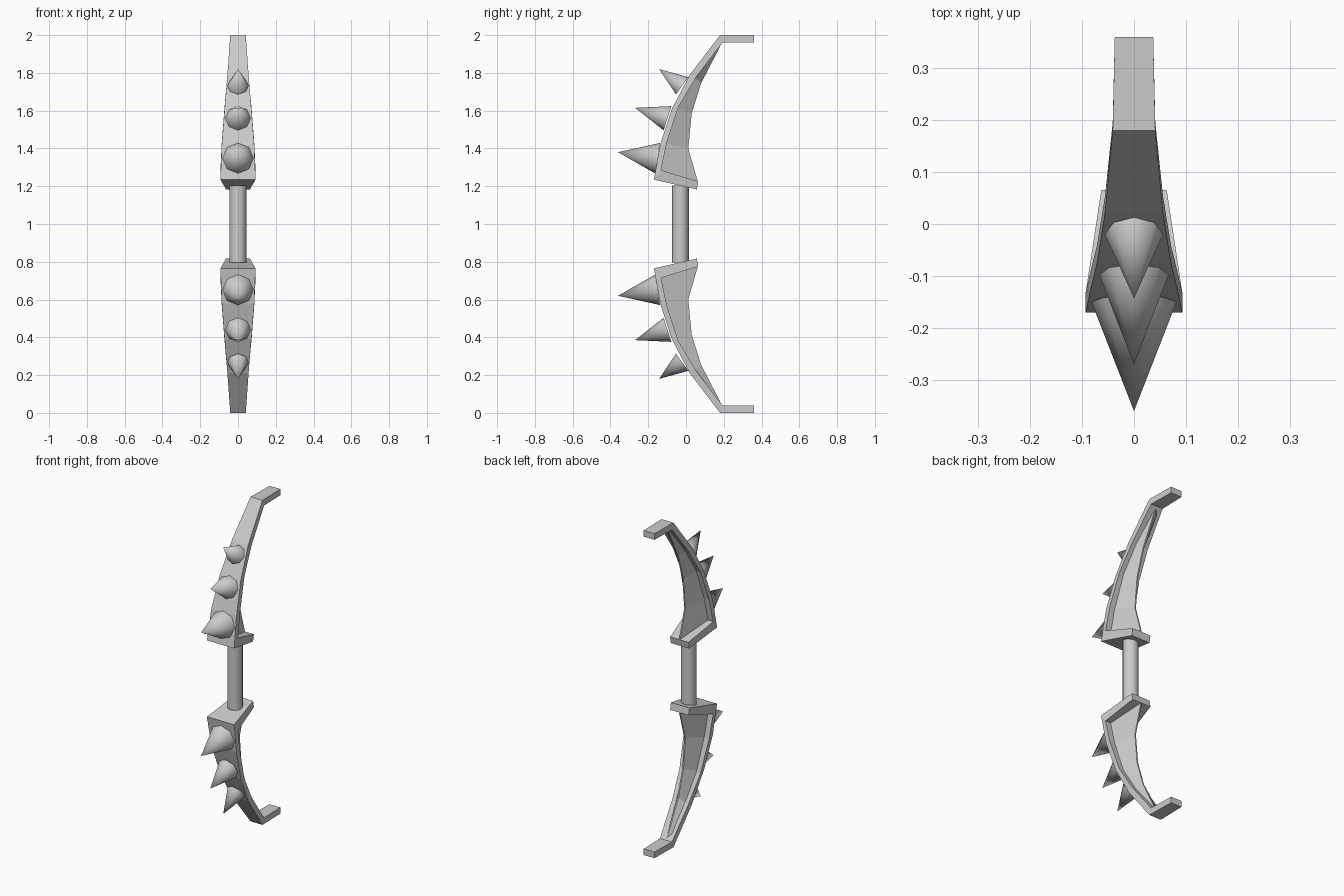
import bpy, bmesh
from mathutils import Vector

if "Cube" in bpy.data.objects:
    bpy.data.objects.remove(bpy.data.objects["Cube"])


def finish(bm, name, smooth=False):
    # origin sits at the grip centre so the lower half is a mirror of the upper
    bmesh.ops.recalc_face_normals(bm, faces=bm.faces)
    me = bpy.data.meshes.new(name)
    bm.to_mesh(me)
    bm.free()
    ob = bpy.data.objects.new(name, me)
    bpy.context.collection.objects.link(ob)
    ob.location.z = 1
    if smooth:
        for p in me.polygons:
            p.use_smooth = len(p.vertices) < 5
    m = ob.modifiers.new("mirror", 'MIRROR')
    m.use_axis = (False, False, True)
    m.use_clip = False
    m.use_mirror_merge = False
    return ob


def loft(name, rings):
    bm = bmesh.new()
    rows = [[bm.verts.new((x, y, z - 1)) for x, y, z in r] for r in rings]
    n = len(rows[0])
    for a, b in zip(rows, rows[1:]):
        for i in range(n):
            j = (i + 1) % n
            bm.faces.new((a[i], a[j], b[j], b[i]))
    bm.faces.new(rows[0])
    bm.faces.new(rows[-1])
    return finish(bm, name)


# Rim: guard plate, curved outer strip and hooked tip (outer yz, inner yz, half width)
rim = [
    ((0.057, 1.183), (0.065, 1.225), 0.063),
    ((-0.17, 1.235), (-0.132, 1.285), 0.093),
    ((-0.137, 1.42), (-0.102, 1.43), 0.086),
    ((-0.075, 1.61), (-0.04, 1.62), 0.071),
    ((0.02, 1.79), (0.052, 1.775), 0.056),
    ((0.18, 2.0), (0.195, 1.962), 0.041),
    ((0.36, 2.0), (0.36, 1.962), 0.037),
]
loft("limb_rim", [[(-w, *o), (w, *o), (w, *i), (-w, *i)] for o, i, w in rim])

# Recessed web tapering to a thin inner edge
back = [(0.063, 1.223), (0.012, 1.40), (0.03, 1.585), (0.08, 1.745), (0.19, 1.958)]
web = []
for (o, i, w), b in zip(rim[1:6], back):
    h = w * 0.65
    f = Vector(i).lerp(Vector(o), 0.3)
    web.append([(-h, *f), (h, *f), (0.004, *b), (-0.004, *b)])
loft("limb_web", web)

# Spikes: base centre yz, tip yz, radius
spikes = [
    ((-0.150, 1.348), (-0.36, 1.38), 0.082),
    ((-0.098, 1.56), (-0.27, 1.615), 0.067),
    ((-0.020, 1.732), (-0.143, 1.82), 0.056),
]
for k, (b, t, r) in enumerate(spikes):
    base, tip = Vector((0, b[0], b[1] - 1)), Vector((0, t[0], t[1] - 1))
    d = (tip - base).normalized()
    side = Vector((1, 0, 0))
    up = d.cross(side)
    bm = bmesh.new()
    bmesh.ops.create_cone(bm, cap_ends=True, segments=8, radius1=r, radius2=0, depth=1)
    L = (tip - base).length
    for v in bm.verts:
        v.co = base + side * v.co.x + up * v.co.y + d * ((v.co.z + 0.5) * L)
    finish(bm, f"spike_{k + 1}", True)

# Grip
bpy.ops.mesh.primitive_cylinder_add(vertices=16, radius=0.044, depth=0.41,
                                    location=(0, -0.029, 1))
grip = bpy.context.object
grip.name = "grip"
bpy.ops.object.shade_smooth_by_angle()
